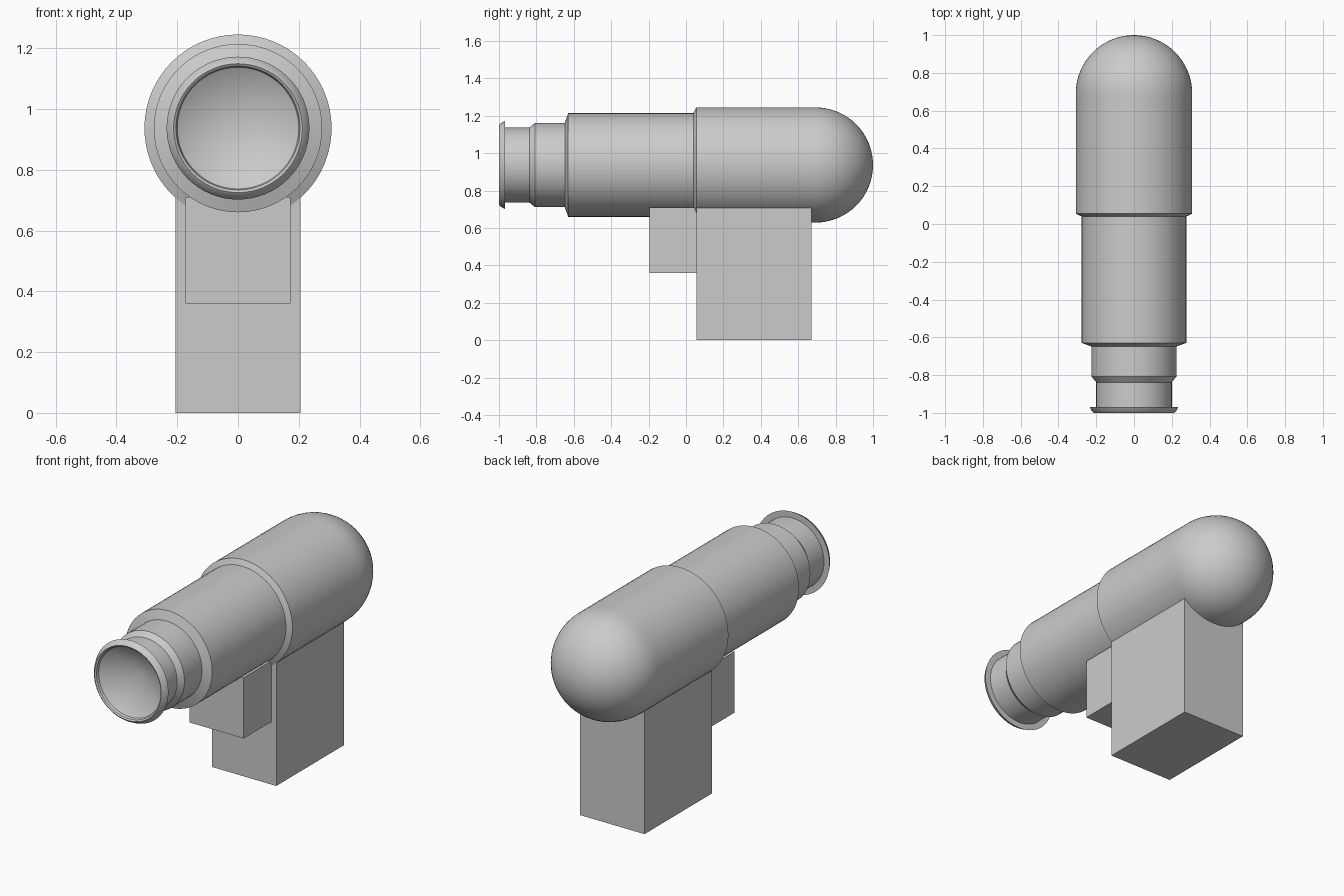
import bpy, bmesh, math

if "Cube" in bpy.data.objects:
    bpy.data.objects.remove(bpy.data.objects["Cube"])

AXIS_Z = 0.937
SEGMENTS = 64


def lathe(name, profile):
    """Turn (radius, y) points around the horizontal y axis at AXIS_Z."""
    bm = bmesh.new()
    verts = [bm.verts.new((r, y, AXIS_Z)) for r, y in profile]
    edges = [bm.edges.new(pair) for pair in zip(verts, verts[1:])]
    bmesh.ops.spin(bm, geom=verts + edges, cent=(0, 0, AXIS_Z), axis=(0, 1, 0),
                   angle=math.tau, steps=SEGMENTS, use_duplicate=False)
    bmesh.ops.remove_doubles(bm, verts=bm.verts, dist=1e-4)
    bmesh.ops.recalc_face_normals(bm, faces=bm.faces)
    mesh = bpy.data.meshes.new(name)
    bm.to_mesh(mesh)
    bm.free()
    ob = bpy.data.objects.new(name, mesh)
    bpy.context.collection.objects.link(ob)
    bpy.ops.object.select_all(action='DESELECT')
    ob.select_set(True)
    bpy.context.view_layer.objects.active = ob
    bpy.ops.object.shade_smooth_by_angle(angle=math.radians(30))
    return ob


def box(name, half_x, y0, y1, z0, z1):
    bpy.ops.mesh.primitive_cube_add(size=1, location=(0, (y0 + y1) / 2, (z0 + z1) / 2))
    ob = bpy.context.object
    ob.name = name
    ob.scale = (2 * half_x, y1 - y0, z1 - z0)
    bpy.ops.object.transform_apply(location=False, rotation=False, scale=True)
    return ob


# Stepped barrel with recessed conical mouth, flared lip and domed back
R = 0.308
DOME_Y = 1.0 - R
mouth = [(0, -0.86), (0.2, -0.98)]
lip = [(0.204, -0.994), (0.212, -1.0), (0.222, -0.992), (0.235, -0.968), (0.2, -0.968)]
steps = [(0.2, -0.838), (0.225, -0.808), (0.225, -0.648), (0.277, -0.63),
         (0.277, 0.04), (R, 0.055), (R, 0.675)]
dome = [(R * math.cos(a), DOME_Y + R * math.sin(a))
        for a in (math.pi / 2 * i / 16 for i in range(16))] + [(0, 1.0)]
lathe("barrel", mouth + lip + steps + dome)

# Handle and smaller trigger block
box("handle", 0.205, 0.055, 0.67, 0, 0.71)
box("trigger_block", 0.173, -0.195, 0.055, 0.36, 0.71)
